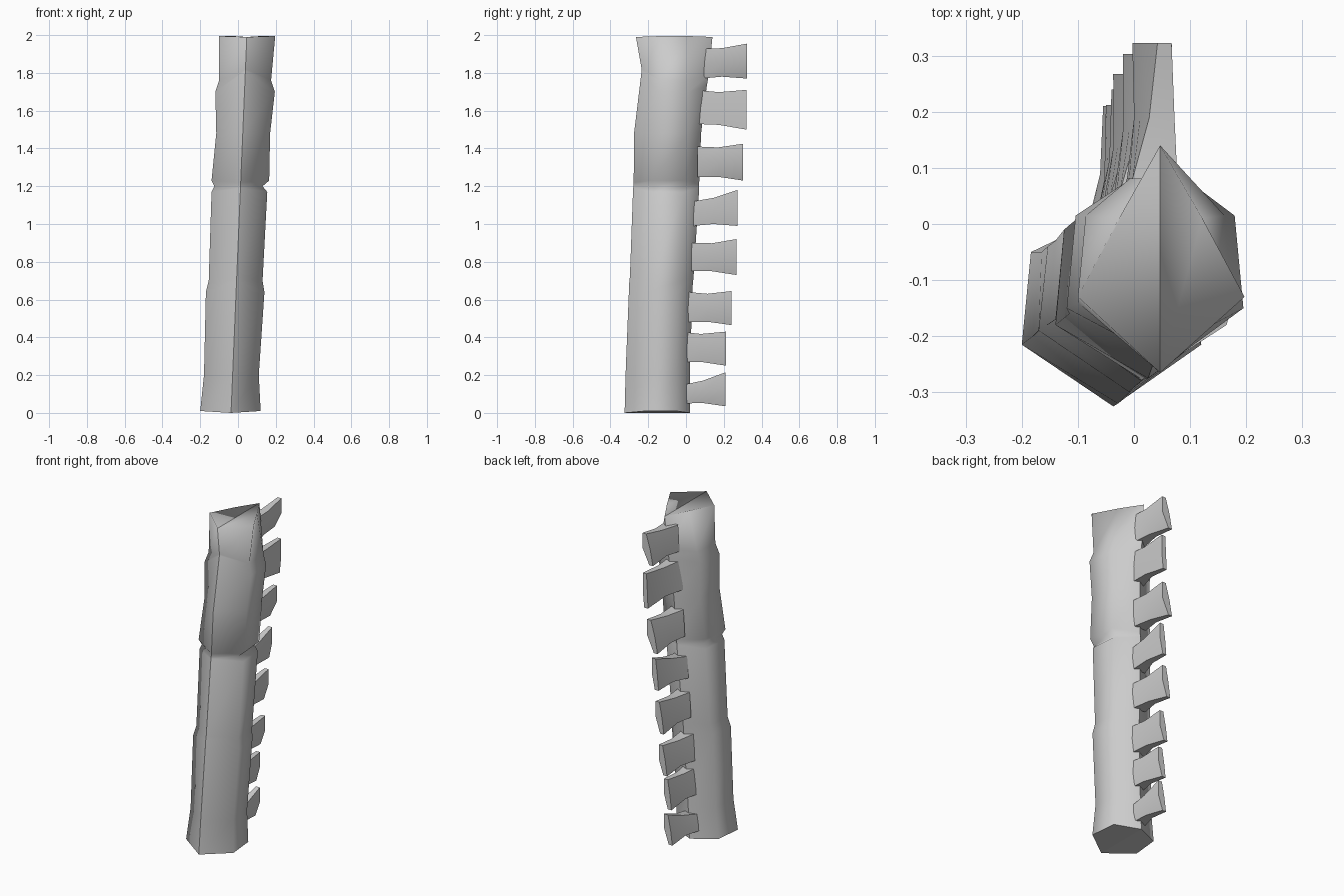
import bpy, bmesh, math

cube = bpy.data.objects.get("Cube")
if cube:
    bpy.data.objects.remove(cube, do_unlink=True)

stone = bpy.data.materials.new("pale_grey")
stone.use_nodes = True
GREY = (0.6, 0.6, 0.6, 1)
stone.diffuse_color = GREY
stone.node_tree.nodes["Principled BSDF"].inputs["Base Color"].default_value = GREY


def finish(bm, name):
    bmesh.ops.recalc_face_normals(bm, faces=bm.faces[:])
    mesh = bpy.data.meshes.new(name)
    bm.to_mesh(mesh)
    bm.free()
    mesh.materials.append(stone)
    obj = bpy.data.objects.new(name, mesh)
    bpy.context.collection.objects.link(obj)
    return obj


def loft(bm, sections):
    """Join equal-length point rings with quads and return the vertex rings."""
    rings = [[bm.verts.new(p) for p in s] for s in sections]
    n = len(rings[0])
    for a, b in zip(rings, rings[1:]):
        for i in range(n):
            j = (i + 1) % n
            bm.faces.new((a[i], a[j], b[j], b[i])).smooth = True
    return rings


def ridge_x(z):
    return -0.037 + 0.042 * z


# Column rings: side z, ridge z, min x, max x, front y, side front y, side back y, back y
RINGS = [
    (0.01, 0.00, -0.20, 0.12, -0.325, -0.215, -0.05, 0.02),
    (0.20, 0.20, -0.18, 0.11, -0.32, -0.20, -0.05, 0.02),
    (0.64, 0.70, -0.17, 0.14, -0.30, -0.19, -0.04, 0.035),
    (0.70, 0.72, -0.155, 0.13, -0.297, -0.18, -0.03, 0.04),
    (1.17, 1.19, -0.14, 0.155, -0.28, -0.17, -0.01, 0.07),
    (1.20, 1.20, -0.125, 0.13, -0.278, -0.17, -0.01, 0.07),
    (1.23, 1.22, -0.14, 0.165, -0.277, -0.18, -0.01, 0.07),
    (1.48, 1.48, -0.115, 0.17, -0.275, -0.16, 0.01, 0.08),
    (1.70, 1.81, -0.12, 0.195, -0.235, -0.15, 0.015, 0.11),
    (1.76, 1.82, -0.10, 0.175, -0.235, -0.14, 0.015, 0.12),
    (1.995, 1.99, -0.10, 0.197, -0.265, -0.13, 0.01, 0.14),
]


def column_ring(zs, zr, xl, xr, yf, ysf, ysb, yb):
    cx = ridge_x(zr)
    # the crown is four-sided, so its rear corners fall on straight edges
    inset = 0.5 if zs > 1.9 else 0.9
    return [(cx, yf, zr), (xr, ysf, zs), (cx + (xr - cx) * inset, ysb, zs),
            (cx, yb, min(zr, zs + 0.03)), (cx + (xl - cx) * inset, ysb, zs), (xl, ysf, zs)]


# Column with sharp front and back ridges
bm = bmesh.new()
rings = loft(bm, [column_ring(*r) for r in RINGS])
for a, b in zip(rings, rings[1:]):
    for i in (0, 3):
        bm.edges.get((a[i], b[i])).smooth = False
for r in (rings[0], rings[-1]):
    for half in (r[:4], r[3:] + r[:1]):
        bm.faces.new(half).smooth = True
    bm.edges.get((r[0], r[3])).smooth = False
for i in range(6):
    bm.edges.get((rings[0][i], rings[0][(i + 1) % 6])).smooth = False
finish(bm, "column")

# Back fins: root y, root bottom z, root top z, tip y, tip bottom z, tip top z, tip x, tilt
FINS = [
    (-0.01, 0.05, 0.15, 0.21, 0.035, 0.215, 0.00, 0.03),
    (-0.03, 0.27, 0.43, 0.212, 0.25, 0.43, 0.00, 0.025),
    (0.01, 0.48, 0.64, 0.24, 0.465, 0.645, 0.015, 0.03),
    (0.03, 0.75, 0.90, 0.267, 0.73, 0.92, 0.018, 0.03),
    (0.04, 0.99, 1.12, 0.272, 0.99, 1.18, 0.04, 0.02),
    (0.06, 1.25, 1.41, 0.303, 1.23, 1.425, 0.05, 0.045),
    (0.05, 1.53, 1.71, 0.32, 1.50, 1.71, 0.068, 0.01),
    (0.08, 1.77, 1.93, 0.323, 1.77, 1.955, 0.067, 0.045),
]


def fin_section(y, low, high, x, tilt, thick):
    """Leaning blade section whose widest corner is part way down."""
    mid = (low + high) / 2
    return [(x - tilt - thick, y, low), (x - tilt, y, low), (x, y, mid),
            (x, y, high), (x - thick, y, high), (x - thick - tilt * 0.6, y, mid)]


for n, (ry, rl, rh, ty, tl, th, tx, tilt) in enumerate(FINS, 1):
    bm = bmesh.new()
    root_x = ridge_x(rl) + 0.04
    my = ry * 0.55 + ty * 0.45
    ml, mh = (rl + tl) / 2 + 0.01, (rh + th) / 2 - 0.012
    ends = loft(bm, [fin_section(ry, rl, rh, root_x, 0.01, 0.08),
                     fin_section(my, ml, mh, (root_x + tx) / 2, tilt * 0.6, 0.045),
                     fin_section(ty, tl, th, tx, tilt, 0.025)])
    for r in (ends[0], ends[-1]):
        bm.faces.new(r).smooth = True
    fin = finish(bm, f"back_fin_{n}")
    bpy.ops.object.select_all(action="DESELECT")
    fin.select_set(True)
    bpy.context.view_layer.objects.active = fin
    bpy.ops.object.shade_smooth_by_angle(angle=math.radians(40))
